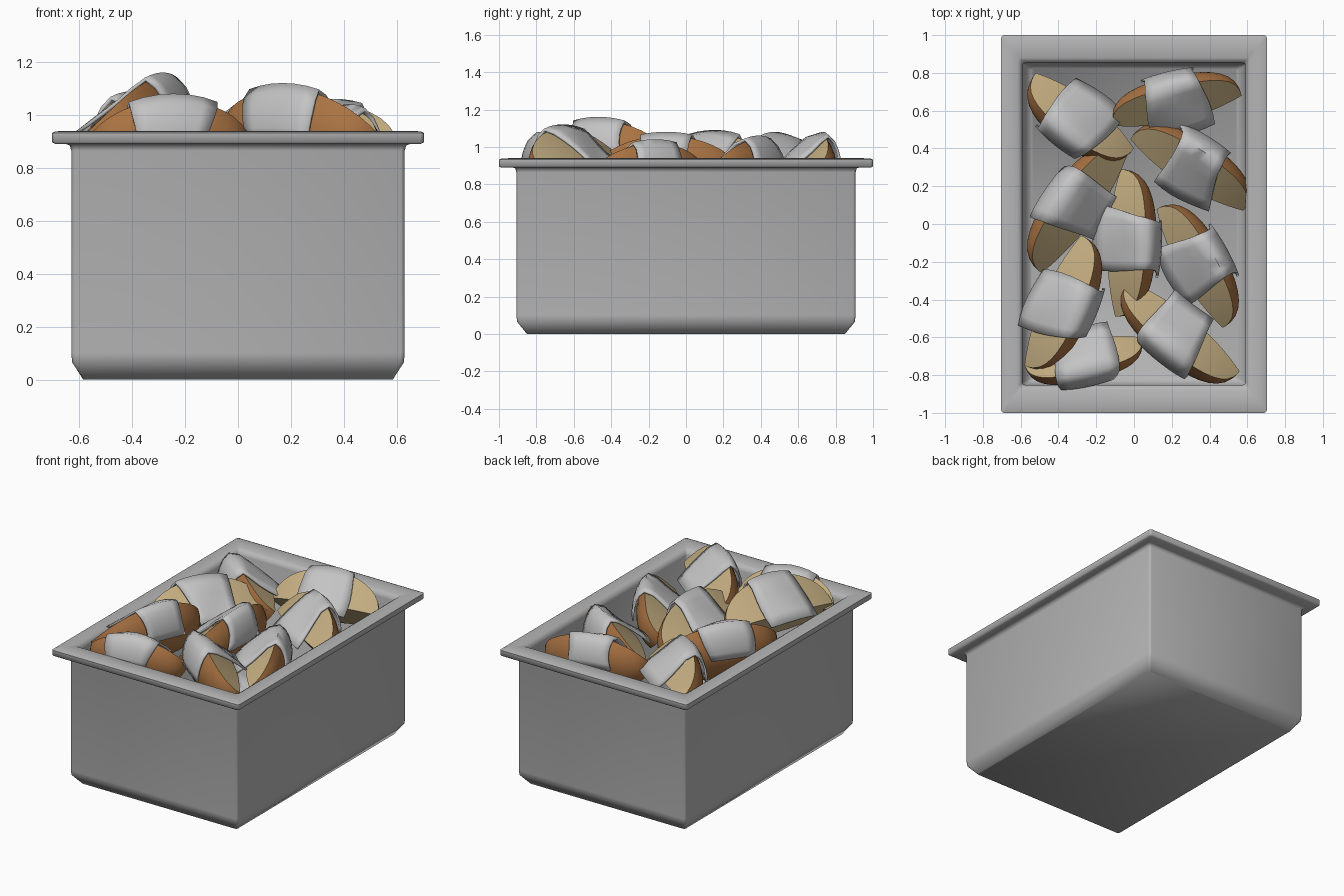
import bpy, bmesh, math, random
from mathutils import Vector

if "Cube" in bpy.data.objects:
    bpy.data.objects.remove(bpy.data.objects["Cube"])

random.seed(4)


def material(name, rgb):
    m = bpy.data.materials.new(name)
    m.diffuse_color = (*rgb, 1)
    m.use_nodes = True
    m.node_tree.nodes["Principled BSDF"].inputs["Base Color"].default_value = m.diffuse_color
    return m


STEEL = material("steel grey", (0.47, 0.47, 0.47))
SHEET = material("pale grey", (0.55, 0.55, 0.55))
FLESH = material("potato cream", (0.55, 0.42, 0.22))
SKIN = material("potato skin brown", (0.40, 0.17, 0.055))


def finish(bm, name, mats, angle):
    bmesh.ops.recalc_face_normals(bm, faces=bm.faces)
    me = bpy.data.meshes.new(name)
    bm.to_mesh(me)
    bm.free()
    for m in mats:
        me.materials.append(m)
    for p in me.polygons:
        p.use_smooth = True
    me.set_sharp_from_angle(angle=math.radians(angle))
    ob = bpy.data.objects.new(name, me)
    bpy.context.collection.objects.link(ob)
    return ob


# Steel pan: one profile swept around a rectangle with tiny rounded corners
def rect_ring(bm, hx, hy, z, r=0.014):
    ring = []
    for i, (sx, sy) in enumerate([(1, 1), (-1, 1), (-1, -1), (1, -1)]):
        for j in range(3):
            a = math.radians(90 * i + 45 * j)
            ring.append(bm.verts.new((sx * (hx - r) + r * math.cos(a),
                                      sy * (hy - r) + r * math.sin(a), z)))
    return ring


profile = [(.585, .85, 0), (.627, .903, .065), (.63, .907, .10),
           (.63, .907, .865), (.636, .912, .885), (.65, .925, .89),
           (.69, .99, .89), (.703, 1.0, .897), (.703, 1.0, .932), (.69, .985, .938),
           (.66, .94, .94), (.615, .88, .938), (.596, .858, .925), (.59, .852, .90),
           (.59, .852, .10), (.545, .825, .03)]
bm = bmesh.new()
rings = [rect_ring(bm, *p) for p in profile]
for a, b in zip(rings, rings[1:]):
    for i in range(12):
        j = (i + 1) % 12
        bm.faces.new((a[i], a[j], b[j], b[i]))
bm.faces.new(rings[0])
bm.faces.new(rings[-1])
finish(bm, "steel_pan", [STEEL], 65)

A0, A1 = 140, 230      # sector of the wedge section, in degrees


class Frame:
    """Wedge frame: t along the length, u to the cut side, w up."""
    def __init__(self, p0, p1, side, top, rad):
        self.p0, self.p1 = Vector((*p0, 0)), Vector((*p1, 0))
        d = (self.p1 - self.p0).normalized()
        self.u = Vector((d.y, -d.x, 0)) * side
        self.rad = rad
        self.z = top - 0.03 - rad * math.sin(math.radians(A0))
        self.half = (self.p1 - self.p0).length / 2

    def at(self, t, u, w):
        bow = 0.055 * (1 - t * t)
        return (self.p0.lerp(self.p1, (t + 1) / 2) + self.u * (u + bow)
                + Vector((0, 0, self.z + w - 0.04 * t * t)))

    def radius(self, t):
        return self.rad * max(0.0, 1 - t * t) ** 0.45


def wedge(f, name):
    bm = bmesh.new()
    nt, k = 18, 8
    loops = []
    for i in range(nt + 1):
        t = -0.997 * math.cos(math.pi * i / nt)
        r = f.radius(t)
        pts = [f.at(t, 0, 0)]
        for j in range(k + 1):
            a = math.radians(A0 + (A1 - A0) * j / k)
            pts.append(f.at(t, r * math.cos(a), r * math.sin(a)))
        loops.append([bm.verts.new(p) for p in pts])
    n = k + 2
    for a, b in zip(loops, loops[1:]):
        for j in range(n):
            q = (j + 1) % n
            face = bm.faces.new((a[j], a[q], b[q], b[j]))
            face.material_index = 0 if j in (0, n - 1) else 1
    for end in (loops[0], loops[-1]):
        bm.faces.new(end).material_index = 1
    finish(bm, name, [FLESH, SKIN], 40)


def sheet(f, name):
    """Thin strip draped over the middle of a wedge."""
    bm = bmesh.new()
    nc, half = 6, 0.15 / f.half
    skew = random.uniform(-0.12, 0.12)
    ph = random.uniform(0, 6)
    rows = []
    for i in range(nc + 1):
        s = 2 * i / nc - 1
        row = []
        for j in range(11):
            v = j / 10
            t = s * half * (1 + 0.14 * math.sin(5 * v + ph)) + skew * (v - 0.5) * 2
            r = f.radius(t) + 0.022
            a0 = math.radians(A0)
            if j < 5:      # down the cut face and out past its lower edge
                g = j / 5
                m = r * g - 0.07 * (1 - g)
                lift = 0.022 + 0.012 * math.sin(3 * g + 2 * s + ph)
                u = m * math.cos(a0) + lift * math.sin(a0)
                w = m * math.sin(a0) - lift * math.cos(a0)
            elif j == 5:   # over the ridge
                u, w = r * math.cos(a0) + 0.01, r * math.sin(a0)
            else:          # over the skin
                a = math.radians(A0 + 9 * (j - 5))
                u, w = r * math.cos(a), r * math.sin(a)
            row.append(bm.verts.new(f.at(t, u, w)))
        rows.append(row)
    for a, b in zip(rows, rows[1:]):
        for j in range(10):
            bm.faces.new((a[j], a[j + 1], b[j + 1], b[j]))
    # make the outside face up so shading is consistent
    ob = finish(bm, name, [SHEET], 80)
    if sum(p.normal.z * p.area for p in ob.data.polygons) < 0:
        ob.data.flip_normals()
    mod = ob.modifiers.new("thickness", 'SOLIDIFY')
    mod.thickness = 0.014
    mod.offset = 0


# Wedges: two tips, skin side (+1 left of travel), top height, radius
wedges = [((-.52, .80), (.00, .40), -1, 1.09, .27),
          ((-.11, .52), (.57, .68), 1, 1.09, .24),
          ((-.02, .45), (.58, .07), 1, 1.07, .26),
          ((-.03, .38), (-.49, -.26), -1, 1.10, .27),
          ((-.07, .29), (-.10, -.49), 1, 1.09, .26),
          ((.12, .08), (.47, -.55), 1, 1.05, .25),
          ((-.28, -.06), (-.58, -.75), 1, 1.17, .27),
          ((-.58, -.74), (.04, -.60), -1, 1.09, .22),
          ((-.03, -.30), (.56, -.78), -1, 1.13, .26)]
for i, spec in enumerate(wedges, 1):
    f = Frame(*spec)
    wedge(f, f"potato_wedge_{i}")
    sheet(f, f"draped_strip_{i}")
